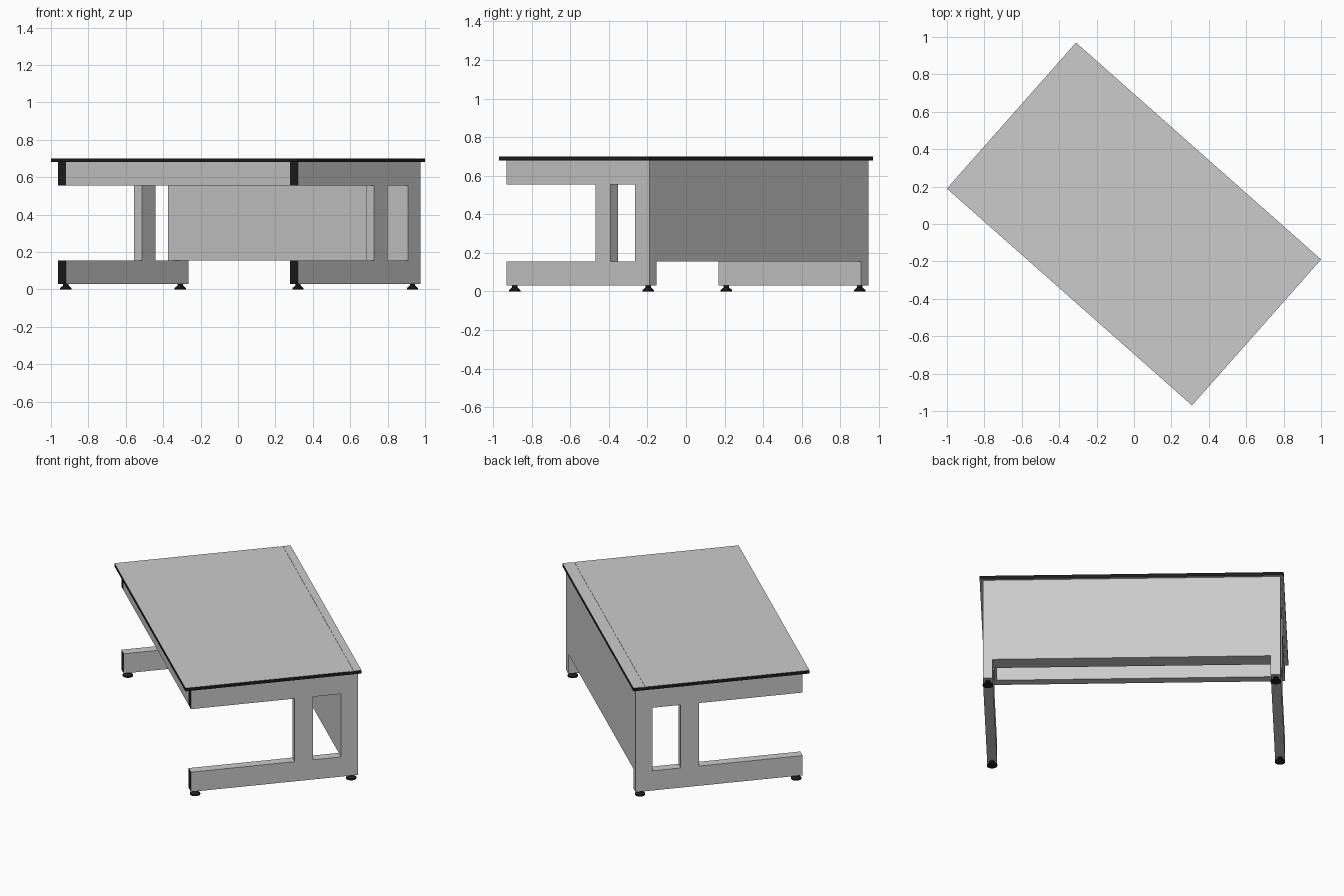
import bpy, bmesh, math
from mathutils import Matrix, Vector

if "Cube" in bpy.data.objects:
    bpy.data.objects.remove(bpy.data.objects["Cube"])

# The desk is built square-on, then turned about z
TURN = Matrix.Rotation(math.radians(-41.5), 4, 'Z')

black = bpy.data.materials.new("black_trim")
black.diffuse_color = (0.012, 0.012, 0.012, 1)
black.use_nodes = True
black.node_tree.nodes["Principled BSDF"].inputs["Base Color"].default_value = black.diffuse_color


def finish(name, bm, is_black=None):
    bmesh.ops.remove_doubles(bm, verts=bm.verts, dist=1e-5)
    bmesh.ops.recalc_face_normals(bm, faces=bm.faces)
    bm.normal_update()
    mesh = bpy.data.meshes.new(name)
    mesh.materials.append(None)
    mesh.materials.append(black)
    if is_black:
        for f in bm.faces:
            f.material_index = int(is_black(f))
    bm.transform(TURN)
    bm.to_mesh(mesh)
    bm.free()
    ob = bpy.data.objects.new(name, mesh)
    bpy.context.collection.objects.link(ob)
    return ob


def extrude_x(bm, faces, width):
    geo = bmesh.ops.extrude_face_region(bm, geom=faces, use_keep_orig=True)['geom']
    verts = [g for g in geo if isinstance(g, bmesh.types.BMVert)]
    bmesh.ops.translate(bm, verts=verts, vec=(width, 0, 0))


def box(name, x, y, z):
    bm = bmesh.new()
    f = bm.faces.new([bm.verts.new((x[0], a, b)) for a, b in
                      ((y[0], z[0]), (y[1], z[0]), (y[1], z[1]), (y[0], z[1]))])
    extrude_x(bm, [f], x[1] - x[0])
    return finish(name, bm)


# Table top with a shallow slot along the back and black edge banding
profile = [(-.521, .68), (.521, .68), (.521, .70), (.476, .70), (.476, .698),
           (.451, .698), (.451, .70), (-.521, .70)]
bm = bmesh.new()
face = bm.faces.new([bm.verts.new((-.875, y, z)) for y, z in profile])
extrude_x(bm, [face], 1.75)
finish("table_top", bm, lambda f: abs(f.normal.z) < .5 and
       (abs(f.normal.x) > .5 or abs(f.calc_center_median().y) > .51))

# Side frames: cantilever rails, upright, open window and back post
ys = [-.484, .13, .237, .404, .504]
zs = [.03, .155, .555, .68]
for side, x0 in (("left", -.857), ("right", .80)):
    bm = bmesh.new()
    grid = [[bm.verts.new((x0, y, z)) for z in zs] for y in ys]
    cells = []
    for i in range(4):
        for j in range(3):
            if j == 1 and i in (0, 2):
                continue
            cells.append(bm.faces.new((grid[i][j], grid[i + 1][j],
                                       grid[i + 1][j + 1], grid[i][j + 1])))
    extrude_x(bm, cells, .057)
    # Black end caps on the front of both rails
    finish(side + "_frame", bm, lambda f: f.calc_center_median().y < -.48)

# Back panel and front apron between the frames
box("back_panel", (-.80, .80), (.404, .504), (.155, .68))
box("front_apron", (-.80, .80), (-.484, -.43), (.555, .68))

# Round levelling feet turned from a profile
foot_profile = [(0, 0), (.03, 0), (.03, .007), (.014, .021), (.014, .03), (0, .03)]
for sx, side in ((-1, "left"), (1, "right")):
    for y, end in ((-.453, "front"), (.471, "back")):
        bm = bmesh.new()
        vs = [bm.verts.new((r, 0, z)) for r, z in foot_profile]
        es = [bm.edges.new(p) for p in zip(vs, vs[1:])]
        bmesh.ops.spin(bm, geom=vs + es, cent=(0, 0, 0), axis=(0, 0, 1),
                       angle=math.tau, steps=20)
        bmesh.ops.translate(bm, verts=bm.verts, vec=Vector((sx * .8285, y, 0)))
        ob = finish(f"{end}_{side}_foot", bm, lambda f: True)
        bpy.context.view_layer.objects.active = ob
        bpy.ops.object.select_all(action='DESELECT')
        ob.select_set(True)
        bpy.ops.object.shade_smooth_by_angle(angle=math.radians(30))
